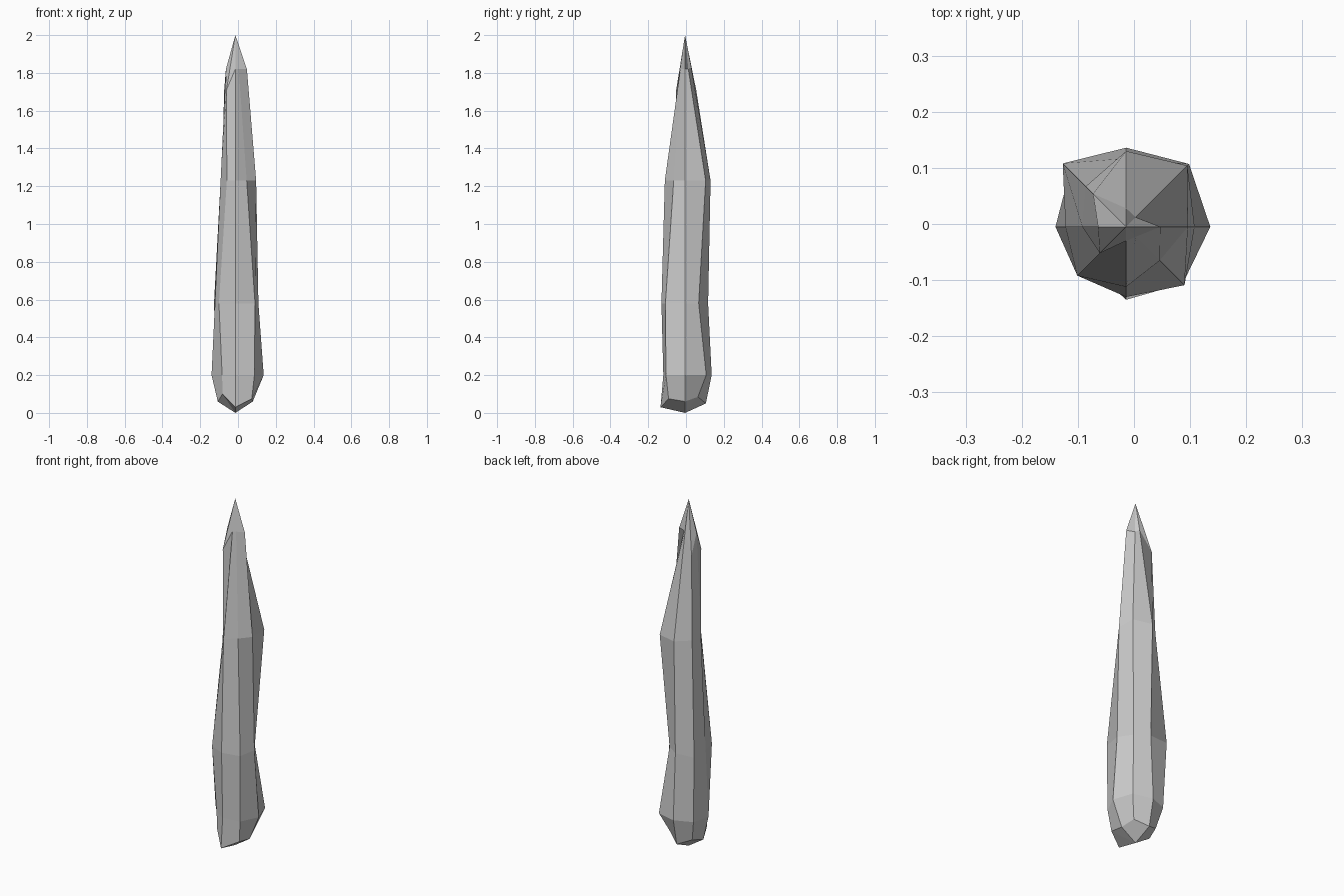
import bpy, bmesh, math

if "Cube" in bpy.data.objects:
    bpy.data.objects.remove(bpy.data.objects["Cube"])

CX, CY = -0.014, -0.005
K = math.sqrt(2)
# Cross-sections from bottom to top: heights and radii, counter-clockwise from +x
RINGS = [
    ([.06, .085, .05, .08, .06, .10, .03, .075],
     [.092, .068*K, .11, .073*K, .093, .068*K, .13, .087*K]),
    ([.20]*8, [.15, .112*K, .141, .10*K, .126, .070*K, .115, .101*K]),
    ([.58]*8, [.122, .072*K, .122, .113*K, .108, .087*K, .125, .104*K]),
    ([1.23]*8, [.110, .109*K, .135, .072*K, .078, .045*K, .107, .060*K]),
    ([1.82, 1.82, 1.83, 1.71, 1.82, 1.71, 1.82, 1.82],
     [.061, .024, .033, .059*K, .050, .047*K, .025, .025]),
]

bm = bmesh.new()

# Eight-sided shaft
rings = []
for heights, radii in RINGS:
    rings.append([bm.verts.new((CX + r * math.cos(i * math.pi / 4),
                                CY + r * math.sin(i * math.pi / 4), z))
                  for i, (z, r) in enumerate(zip(heights, radii))])
for low, high in zip(rings, rings[1:]):
    for i in range(8):
        j = (i + 1) % 8
        bm.faces.new((low[i], low[j], high[j], high[i]))

# Pointed tip and blunt base
tip = bm.verts.new((CX, CY, 2.0))
base = bm.verts.new((CX, CY, 0.0))
for i in range(8):
    j = (i + 1) % 8
    bm.faces.new((rings[-1][i], rings[-1][j], tip))
    bm.faces.new((rings[0][j], rings[0][i], base))

mesh = bpy.data.meshes.new("crystal_shard")
bm.to_mesh(mesh)
bm.free()
bpy.context.collection.objects.link(bpy.data.objects.new("crystal_shard", mesh))
